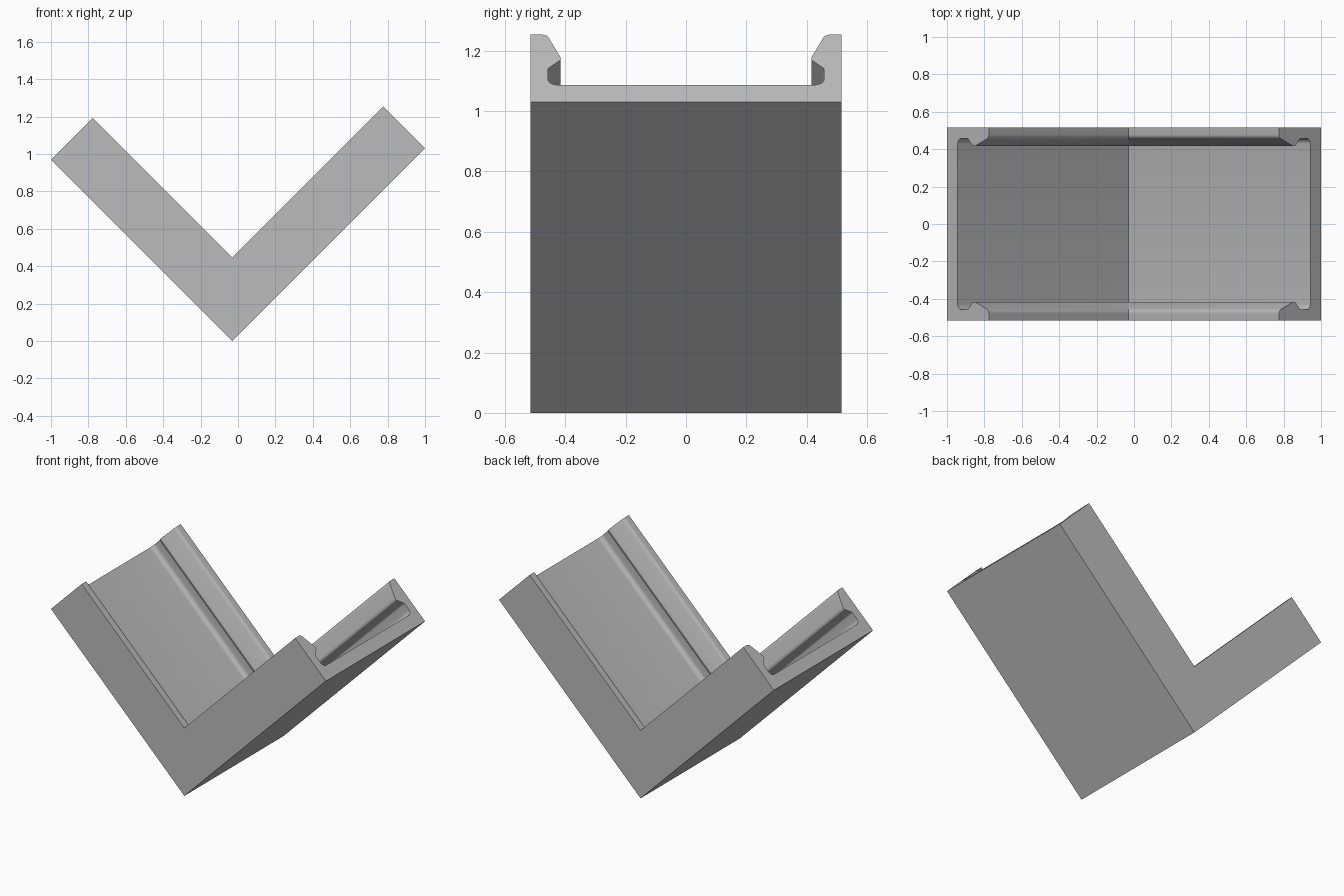
import bpy
import bmesh
import math
from mathutils import Vector

cube = bpy.data.objects.get("Cube")
if cube:
    bpy.data.objects.remove(cube, do_unlink=True)

HALF_WIDTH = 0.515
THICK = 0.316
CORNER_X = -0.03
RIGHT_REACH, LEFT_REACH = 1.03, 0.97


def fillet(prev, corner, nxt, radius, steps=6):
    """Points of a round arc that replaces a corner."""
    p, c, n = Vector(prev), Vector(corner), Vector(nxt)
    a, b = (p - c).normalized(), (n - c).normalized()
    half = a.angle(b) / 2
    reach = radius / math.tan(half)
    start, end = c + a * reach, c + b * reach
    centre = c + (a + b).normalized() * radius / math.sin(half)
    u, v = start - centre, end - centre
    sweep = u.angle(v)
    return [centre + (u * math.sin(sweep * (1 - t)) + v * math.sin(sweep * t)) / math.sin(sweep)
            for t in (i / steps for i in range(steps + 1))]


# Half of the channel section: (distance from middle, height, fillet radius)
half_section = [
    (HALF_WIDTH, 0, 0),
    (HALF_WIDTH, THICK, 0),
    (0.461, THICK, 0.025),
    (0.416, 0.210, 0.008),
    (0.416, 0.197, 0.006),
    (0.458, 0.157, 0.015),
    (0.458, 0.081, 0.03),
]
outline = []
for i, (y, h, r) in enumerate(half_section):
    if r:
        before = half_section[i - 1][:2]
        after = half_section[i + 1][:2] if i + 1 < len(half_section) else (0, h)
        outline += fillet(before, (y, h), after, r)
    else:
        outline.append(Vector((y, h)))
section = outline + [Vector((-p.x, p.y)) for p in reversed(outline)]

# Sweep the section down one arm, round the mitre and up the other
bm = bmesh.new()
slope = math.sqrt(0.5)
left_end, mitre, right_end = [], [], []
for y, h in section:
    rise = h * slope
    left_end.append(bm.verts.new((CORNER_X - LEFT_REACH + rise, y, LEFT_REACH + rise)))
    mitre.append(bm.verts.new((CORNER_X, y, 2 * rise)))
    right_end.append(bm.verts.new((CORNER_X + RIGHT_REACH - rise, y, RIGHT_REACH + rise)))
for ring_a, ring_b in ((left_end, mitre), (mitre, right_end)):
    for i in range(len(section)):
        j = (i + 1) % len(section)
        bm.faces.new((ring_a[i], ring_a[j], ring_b[j], ring_b[i]))
bm.faces.new(left_end)
bm.faces.new(right_end)
bmesh.ops.recalc_face_normals(bm, faces=bm.faces)

mesh = bpy.data.meshes.new("corner_channel")
bm.to_mesh(mesh)
bm.free()
channel = bpy.data.objects.new("corner_channel", mesh)
bpy.context.collection.objects.link(channel)

# Plain grey finish
grey = bpy.data.materials.new("plain_grey")
grey.use_nodes = True
colour = (0.5, 0.5, 0.5, 1)
grey.diffuse_color = colour
grey.node_tree.nodes["Principled BSDF"].inputs["Base Color"].default_value = colour
mesh.materials.append(grey)

bpy.ops.object.select_all(action="DESELECT")
channel.select_set(True)
bpy.context.view_layer.objects.active = channel
bpy.ops.object.shade_smooth_by_angle(angle=math.radians(30))
